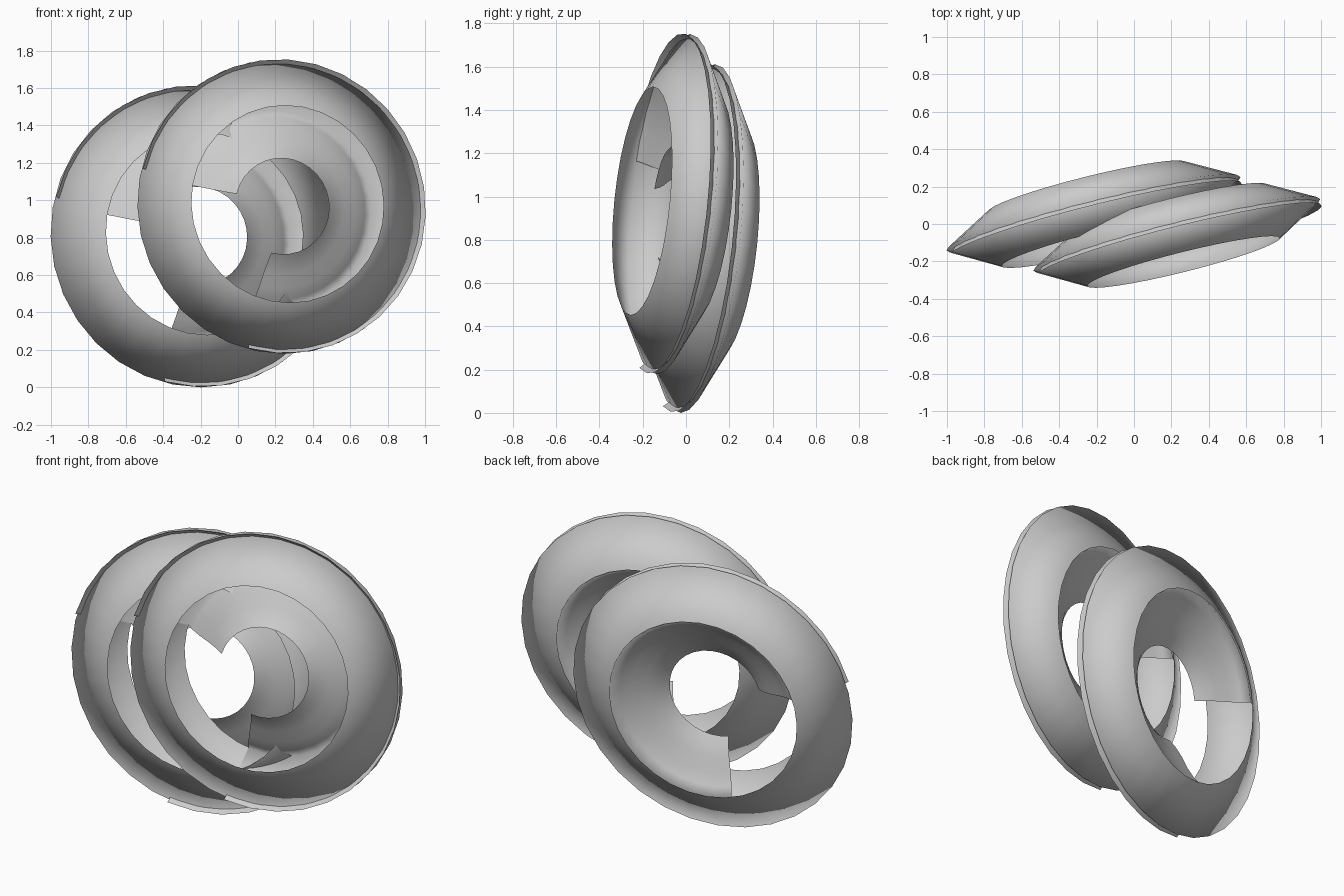
import bpy, bmesh, math
from mathutils import Vector, Matrix

if "Cube" in bpy.data.objects:
    bpy.data.objects.remove(bpy.data.objects["Cube"], do_unlink=True)

grey = bpy.data.materials.new("plain_grey")
grey.use_nodes = True
COLOUR = (0.6, 0.6, 0.6, 1)
grey.diffuse_color = COLOUR
grey.node_tree.nodes["Principled BSDF"].inputs["Base Color"].default_value = COLOUR

# Profiles as (radius, distance forward along the ring axis)
SHELL = [(.53, .145), (.79, -.005), (.53, -.15)]
FUNNEL = [(.79, .030), (.752, -.012), (.65, -.074), (.53, -.142), (.49, -.108),
          (.43, -.072), (.36, -.040), (.30, -.005), (.258, .03)]

# Ring frame: axis turned sideways and tilted a little upwards
axis = Vector((.241, -.965, .10)).normalized()
up = (Vector((0, 0, 1)) - axis * axis.z).normalized()
side = up.cross(axis)
TILT = Matrix((side, up, axis)).transposed().to_4x4()


def revolve(name, profile, start, sweep, steps, centre, scale):
    """Turn an open profile round the ring axis, starting at an angle in degrees."""
    bm = bmesh.new()
    a = math.radians(start)
    verts = [bm.verts.new((r * math.cos(a), r * math.sin(a), d)) for r, d in profile]
    edges = [bm.edges.new(pair) for pair in zip(verts, verts[1:])]
    bmesh.ops.spin(bm, geom=verts + edges, cent=(0, 0, 0), axis=(0, 0, 1),
                   angle=math.radians(sweep), steps=steps)
    bmesh.ops.remove_doubles(bm, verts=bm.verts, dist=1e-4)
    bmesh.ops.recalc_face_normals(bm, faces=bm.faces)
    bm.transform(Matrix.Translation(centre) @ TILT @ Matrix.Scale(scale, 4))
    mesh = bpy.data.meshes.new(name)
    bm.to_mesh(mesh)
    bm.free()
    mesh.shade_smooth()
    mesh.materials.append(grey)
    bpy.context.collection.objects.link(bpy.data.objects.new(name, mesh))


# Each ring: a full outer shell and a three-quarter funnel with a lip past the rim
for name, centre, scale in (("front", (.23, -.063, .965), 1.0),
                            ("back", (-.215, .05, .806), 1.025)):
    revolve(name + "_ring_shell", SHELL, 0, 360, 32, centre, scale)
    revolve(name + "_ring_funnel", FUNNEL, -105, 270, 24, centre, scale)
